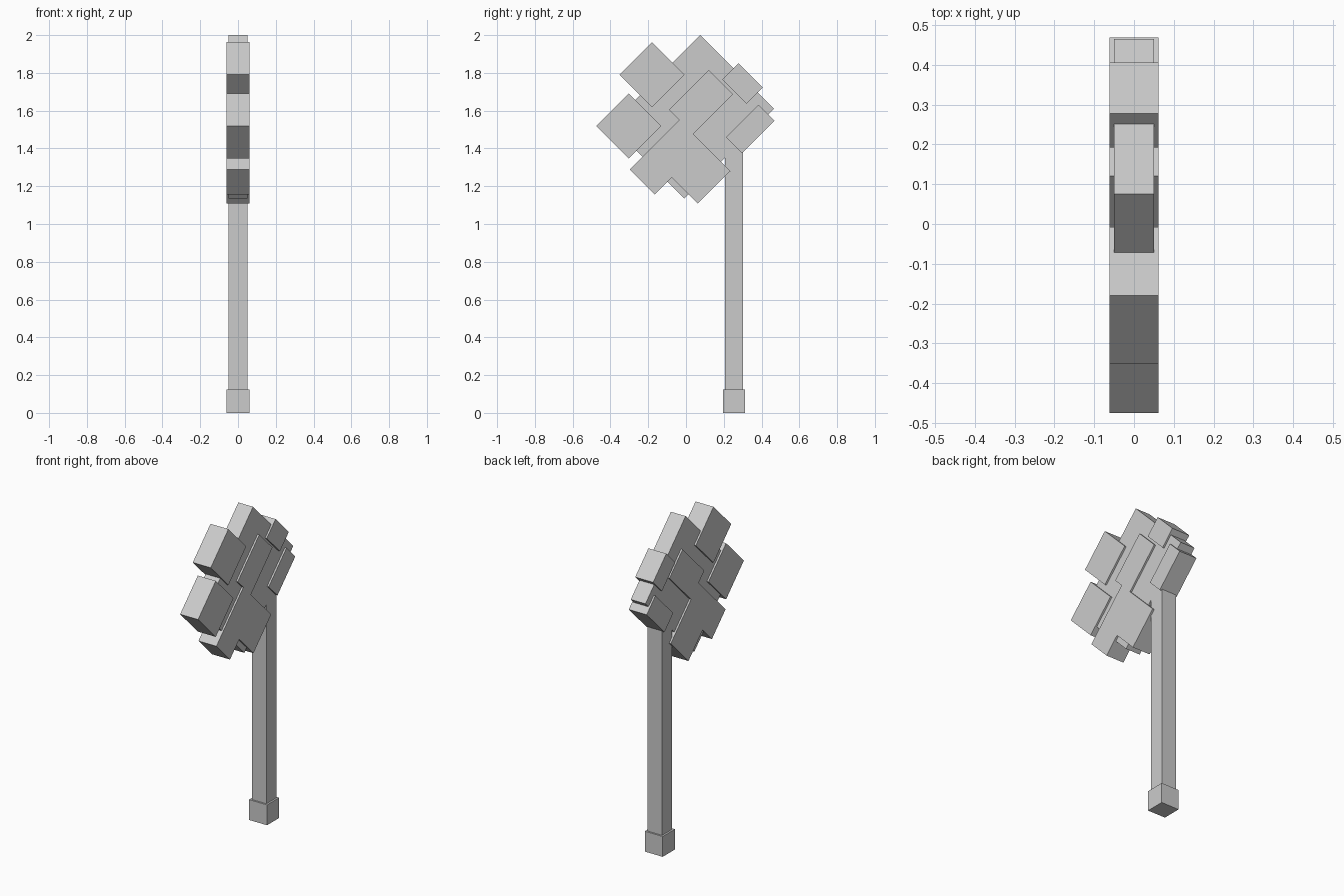
import bpy
from math import radians, sqrt

cube = bpy.data.objects.get("Cube")
if cube:
    bpy.data.objects.remove(cube, do_unlink=True)

grey = bpy.data.materials.new("plain grey")
grey.use_nodes = True
grey.diffuse_color = (0.6, 0.6, 0.6, 1)
grey.node_tree.nodes["Principled BSDF"].inputs["Base Color"].default_value = (0.6, 0.6, 0.6, 1)


def box(name, centre, size, tilt=0):
    bpy.ops.mesh.primitive_cube_add(size=1, location=centre, rotation=(radians(tilt), 0, 0))
    ob = bpy.context.object
    ob.name = name
    ob.scale = size
    ob.data.materials.append(grey)
    return ob


def slab(name, top, fall, run, thick=0.122):
    """Box tilted 45 degrees: from its top corner it drops `fall` to the
    back (+y) and `run` to the front (-y)."""
    y, z = top
    centre = (0, y + (fall - run) / 2, z - (fall + run) / 2)
    return box(name, centre, (thick, run * sqrt(2), fall * sqrt(2)), 45)


# Handle and pommel
box("handle", (0, 0.254, 0.78), (0.1, 0.097, 1.44))
box("pommel", (0, 0.254, 0.0625), (0.122, 0.118, 0.125))

# Thin core of the head
slab("head_core", (0.075, 2.0), 0.39, 0.475, 0.1)

# Raised blocks on the head
slab("upper_front_block", (-0.18, 1.963), 0.172, 0.172)
slab("front_block", (-0.303, 1.692), 0.172, 0.172)
slab("lower_front_block", (-0.035, 1.55), 0.132, 0.262)
slab("lower_back_block", (-0.035, 1.55), 0.27, 0.172)
slab("middle_block", (0.12, 1.815), 0.128, 0.17)
slab("middle_lower_block", (0.12, 1.815), 0.128, 0.21)
slab("upper_back_block", (0.278, 1.85), 0.128, 0.086)
slab("back_block", (0.384, 1.632), 0.085, 0.173)
